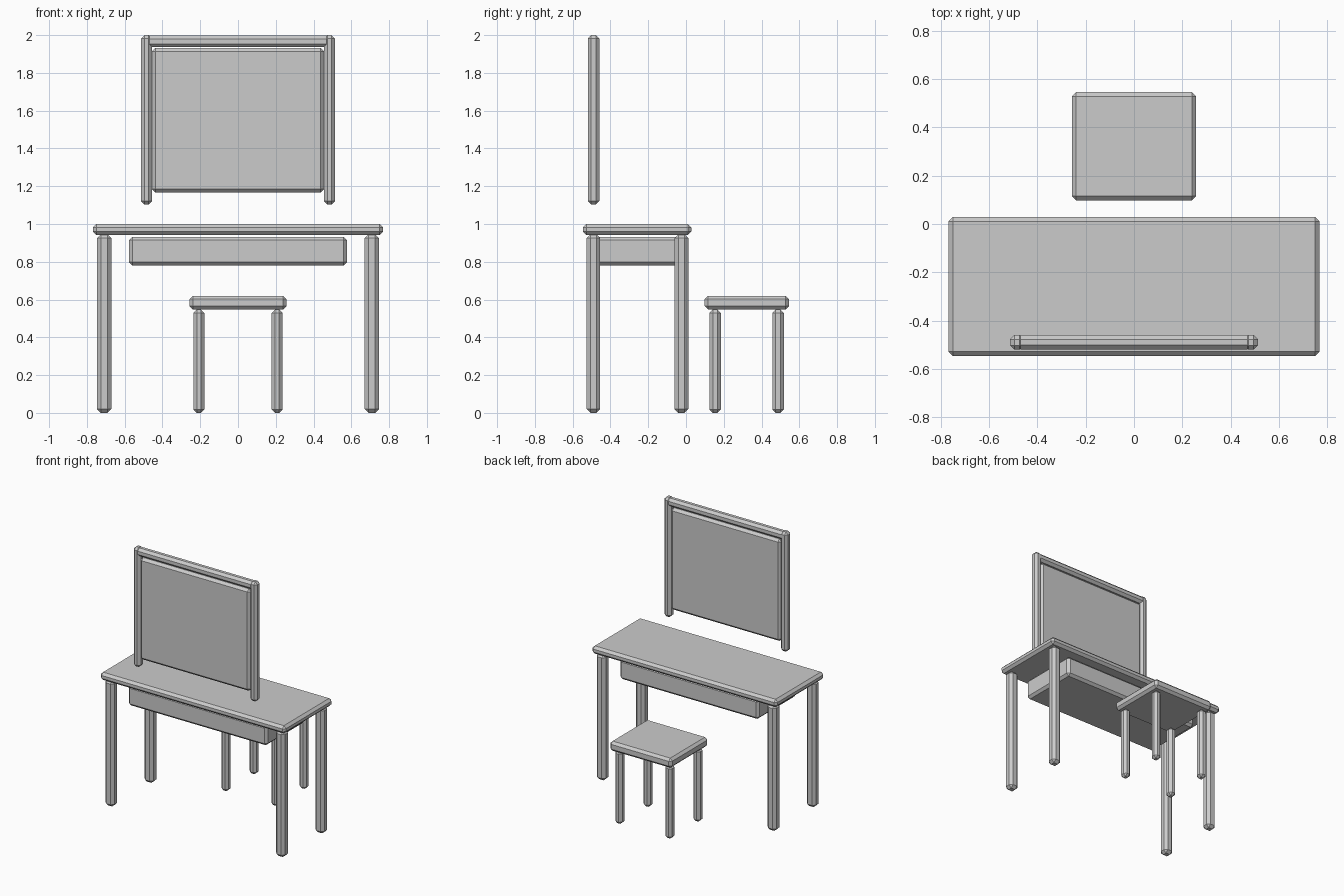
import bpy
import bmesh

if "Cube" in bpy.data.objects:
    bpy.data.objects.remove(bpy.data.objects["Cube"])


def box(name, x, y, z, bevel=0.018):
    """Chamfered box from (min, max) ranges."""
    bm = bmesh.new()
    bmesh.ops.create_cube(bm, size=1)
    for v in bm.verts:
        for i, (lo, hi) in enumerate((x, y, z)):
            v.co[i] = lo if v.co[i] < 0 else hi
    bmesh.ops.bevel(bm, geom=bm.edges[:], offset=bevel, offset_type='OFFSET',
                    segments=1, profile=0.5, affect='EDGES')
    mesh = bpy.data.meshes.new(name)
    bm.to_mesh(mesh)
    bm.free()
    obj = bpy.data.objects.new(name, mesh)
    bpy.context.collection.objects.link(obj)
    return obj


def pair(name, x, y, z, bevel=0.018):
    """A box on the right and its mirror image on the left."""
    box(name + "_right", x, y, z, bevel)
    box(name + "_left", (-x[1], -x[0]), y, z, bevel)


# Table
box("table_top", (-0.768, 0.768), (-0.546, 0.028), (0.942, 1.0))
pair("table_front_leg", (0.671, 0.746), (-0.526, -0.454), (0, 0.945), 0.02)
pair("table_back_leg", (0.671, 0.746), (-0.061, 0.012), (0, 0.945), 0.02)
box("drawer", (-0.577, 0.577), (-0.487, -0.029), (0.78, 0.932))

# Mirror
pair("mirror_post", (0.455, 0.513), (-0.52, -0.459), (1.103, 2.0))
box("mirror_top_rail", (-0.487, 0.487), (-0.519, -0.46), (1.936, 1.997))
box("mirror_panel", (-0.456, 0.456), (-0.516, -0.463), (1.167, 1.932))

# Stool
box("stool_seat", (-0.257, 0.257), (0.098, 0.546), (0.548, 0.62))
pair("stool_front_leg", (0.178, 0.236), (0.124, 0.185), (0, 0.547))
pair("stool_back_leg", (0.178, 0.236), (0.457, 0.518), (0, 0.547))
